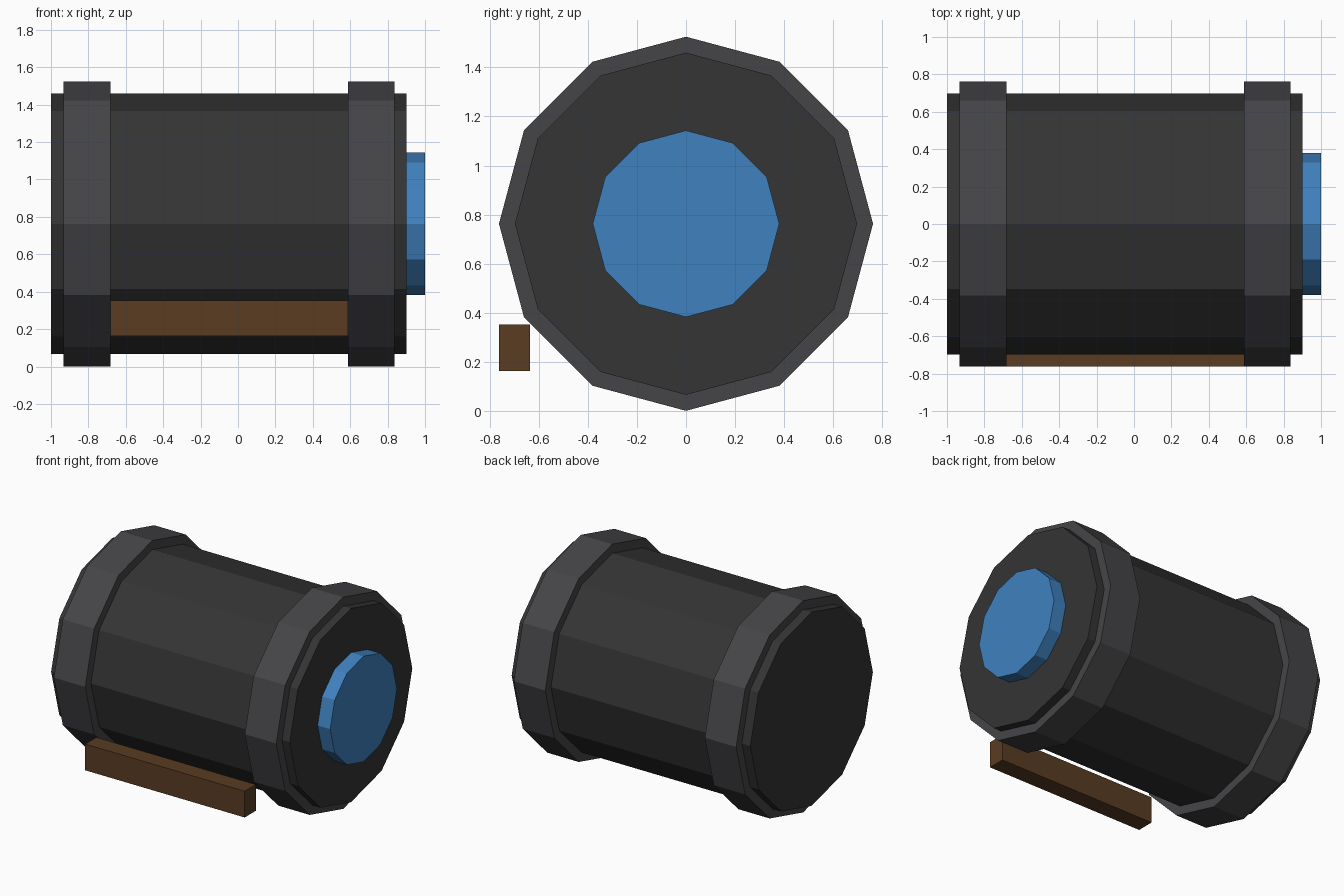
import bpy
from math import pi

if "Cube" in bpy.data.objects:
    bpy.data.objects.remove(bpy.data.objects["Cube"])

AXIS_Z = 0.763


def material(name, rgb):
    m = bpy.data.materials.new(name)
    m.diffuse_color = (*rgb, 1)
    m.use_nodes = True
    m.node_tree.nodes["Principled BSDF"].inputs["Base Color"].default_value = m.diffuse_color
    return m


def drum(name, x0, x1, radius, mat):
    """12-sided flat-faced cylinder lying along x."""
    bpy.ops.mesh.primitive_cylinder_add(
        vertices=12, radius=radius, depth=x1 - x0,
        location=((x0 + x1) / 2, 0, AXIS_Z), rotation=(0, pi / 2, 0))
    ob = bpy.context.object
    ob.name = name
    ob.data.materials.append(mat)
    return ob


def box(name, lo, hi, mat):
    bpy.ops.mesh.primitive_cube_add(
        size=1, location=[(a + b) / 2 for a, b in zip(lo, hi)])
    ob = bpy.context.object
    ob.name = name
    ob.scale = [b - a for a, b in zip(lo, hi)]
    ob.data.materials.append(mat)
    return ob


dark = material("dark_metal", (0.035, 0.035, 0.036))
steel = material("band_metal", (0.06, 0.06, 0.065))
blue = material("blue_face", (0.05, 0.22, 0.52))
brown = material("brown_bar", (0.10, 0.045, 0.016))

# Main barrel and its two raised bands
drum("barrel", -1.0, 0.9, 0.697, dark)
for side, x0, x1 in (("left", -0.933, -0.683), ("right", 0.587, 0.838)):
    drum(side + "_band", x0, x1, 0.762, steel)

# Blue disc on the right end
drum("end_disc", 0.88, 1.0, 0.38, blue)

# Bar running along the lower front
box("side_bar", (-0.683, -0.762, 0.163), (0.587, -0.636, 0.352), brown)
